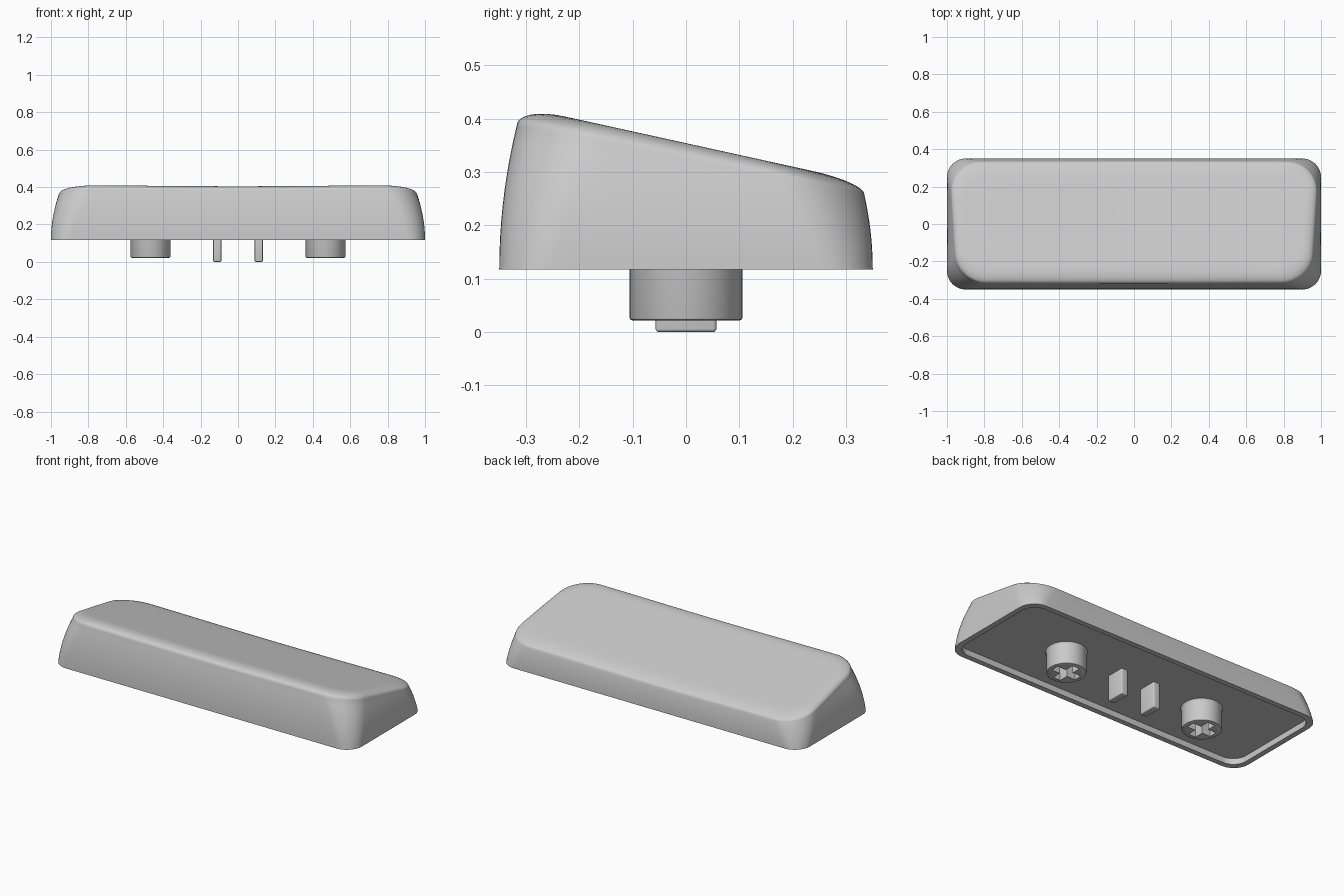
import bpy, bmesh
from math import sin, cos, pi

cube = bpy.data.objects.get("Cube")
if cube:
    bpy.data.objects.remove(cube)

grey = bpy.data.materials.new("light grey plastic")
grey.use_nodes = True
colour = (0.6, 0.6, 0.6, 1)
grey.diffuse_color = colour
grey.node_tree.nodes["Principled BSDF"].inputs["Base Color"].default_value = colour

HX, HY = 1.0, 0.35          # half size of the base
BASE, CEILING = 0.117, 0.152


def finish(name, bm, angle=0.6):
    bmesh.ops.recalc_face_normals(bm, faces=bm.faces)
    mesh = bpy.data.meshes.new(name)
    bm.to_mesh(mesh)
    bm.free()
    obj = bpy.data.objects.new(name, mesh)
    bpy.context.collection.objects.link(obj)
    mesh.materials.append(grey)
    smooth(obj, angle)
    return obj


def smooth(obj, angle=0.6):
    bpy.ops.object.select_all(action='DESELECT')
    obj.select_set(True)
    bpy.context.view_layer.objects.active = obj
    bpy.ops.object.shade_smooth_by_angle(angle=angle)


def loft(name, rings):
    """Skin a stack of equal rings and close both ends."""
    bm = bmesh.new()
    loops = [[bm.verts.new(p) for p in ring] for ring in rings]
    for a, b in zip(loops, loops[1:]):
        for i in range(len(a)):
            j = (i + 1) % len(a)
            bm.faces.new((a[i], a[j], b[j], b[i]))
    bm.faces.new(loops[0])
    bm.faces.new(loops[-1])
    return finish(name, bm)


def box(name, size, centre, bevel=0.0):
    bm = bmesh.new()
    bmesh.ops.create_cube(bm, size=1)
    bmesh.ops.scale(bm, vec=size, verts=bm.verts)
    bmesh.ops.translate(bm, vec=centre, verts=bm.verts)
    if bevel:
        bmesh.ops.bevel(bm, geom=bm.edges[:], offset=bevel, segments=3,
                        profile=0.5, affect='EDGES')
    return finish(name, bm)


def outline(hx, hy, r, corner=12, long_cuts=24, short_cuts=8):
    """Rounded rectangle, counterclockwise."""
    pts = []
    for k, (sx, sy) in enumerate(((1, 1), (-1, 1), (-1, -1), (1, -1))):
        cx, cy = sx * (hx - r), sy * (hy - r)
        for i in range(corner + 1):
            a = (k + i / corner) * pi / 2
            pts.append((cx + r * cos(a), cy + r * sin(a)))
        # straight run to the next corner
        x, y = pts[-1]
        cuts = short_cuts if k % 2 else long_cuts
        for i in range(1, cuts):
            f = i / cuts
            pts.append((x + (-x * 2 * f if k % 2 == 0 else 0),
                        y + (-y * 2 * f if k % 2 else 0)))
    return pts


def mix(a, b, y):
    f = (y + HY) / (2 * HY)
    return a + (b - a) * f


def top_height(x, y):
    """Sloped top with a very shallow dip along the middle."""
    dip = 0.005 * max(0, 1 - (x / 0.8) ** 2) ** 2
    return 0.354 - 0.22 * y - dip


def edge_drop(y):
    return mix(0.038, 0.021, y)


def wall_point(x, y, t):
    """Point at fraction t up the inward-curving wall."""
    px, py = x, y
    for _ in range(5):
        z = BASE + t * (top_height(px, py) - edge_drop(y) - BASE)
        rise = (z - BASE) ** 2
        px = x * (1 - 0.72 * rise / HX)
        py = y * (1 - mix(0.45, 0.8, y) * rise / HY)
    return px, py, z


# Cap shell: recessed underside, rim, curved walls, soft edge, sloped top
WALL = 0.032
inner = outline(HX - WALL, HY - WALL, 0.085)
rings = [[(x, y, CEILING) for x, y in inner],
         [(x, y, BASE) for x, y in inner]]
steps = 9
for s in range(steps + 1):
    t = s / steps
    rings.append([wall_point(x, y, t) for x, y in outline(HX, HY, 0.1 + 0.07 * t)])

shoulder = rings[-1]
for s in range(1, 9):
    a = s / 8 * pi / 2
    ring = []
    for x, y, z in shoulder:
        px = x * (1 - 0.06 * (1 - cos(a)))
        py = y * (1 - 0.28 * (1 - cos(a)))
        ring.append((px, py, top_height(px, py) - edge_drop(y) * (1 - sin(a))))
    rings.append(ring)

lip = rings[-1]
for f in (0.85, 0.7, 0.55, 0.4, 0.25, 0.1, 0.02):
    rings.append([(x * f, y * f, top_height(x * f, y * f)) for x, y, z in lip])
loft("cap_shell", rings)

# Round stems with a cross-shaped socket, and thin guide blades
for side, sx in (("left", 1), ("right", -1)):
    cx = sx * 0.468
    profile = ((0.101, 0.022), (0.1045, 0.0235), (0.106, 0.027),
               (0.106, 0.14), (0.108, 0.147), (0.113, 0.153), (0.113, 0.17))
    stem = loft(side + "_stem",
                [[(cx + r * cos(i * pi / 24), r * sin(i * pi / 24), z)
                  for i in range(48)] for r, z in profile])
    for size in ((0.158, 0.048, 0.16), (0.048, 0.158, 0.16)):
        cutter = box("socket_cutter", size, (cx, 0, 0.06))
        cutter.hide_render = True
        cut = stem.modifiers.new("socket", 'BOOLEAN')
        cut.operation = 'DIFFERENCE'
        cut.solver = 'EXACT'
        cut.object = cutter
        bpy.context.view_layer.objects.active = stem
        bpy.ops.object.modifier_apply(modifier=cut.name)
        bpy.data.objects.remove(cutter)
    smooth(stem)

    box(side + "_guide_blade", (0.043, 0.114, 0.17), (sx * 0.111, 0, 0.085), 0.006)
